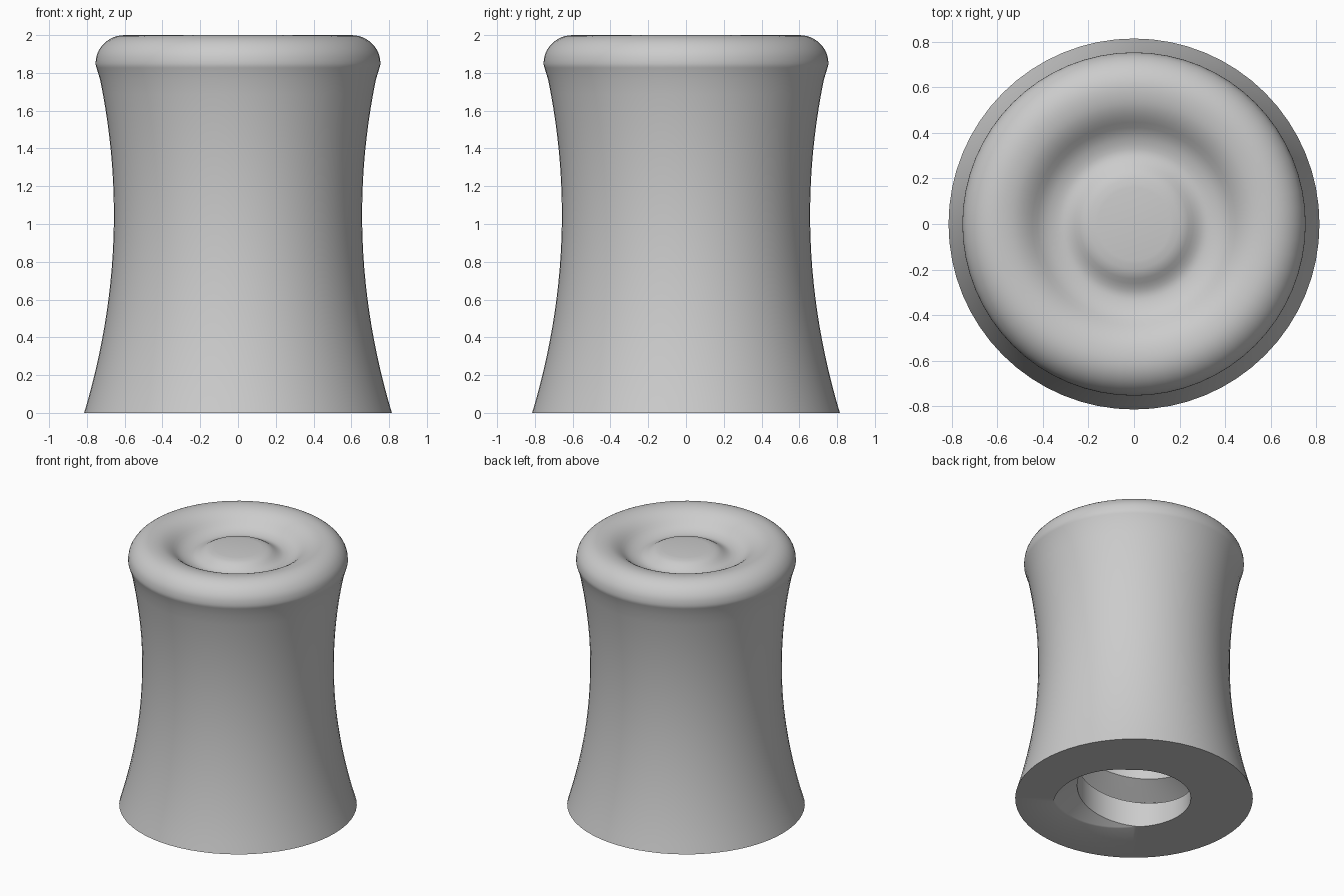
import bpy, bmesh, math

cube = bpy.data.objects.get("Cube")
if cube:
    bpy.data.objects.remove(cube, do_unlink=True)

SEGMENTS = 64
BORE, PITCH, DEPTH, TURNS = 0.39, 0.38, 0.165, 3


def bore_radius(angle, z):
    """V-shaped helical groove cut into a straight bore."""
    turn = (z / PITCH - (angle + math.pi / 4) / math.tau) % 1
    offset = min(turn, 1 - turn)
    return BORE + DEPTH * max(0, 1 - 4 * offset)


def smooth_points(points, steps):
    """Catmull-Rom curve through the points."""
    ext = [points[0]] + points + [points[-1]]
    out = []
    for a, b, c, d in zip(ext, ext[1:], ext[2:], ext[3:]):
        for s in range(steps):
            t = s / steps
            out.append(tuple(
                q + t * (r - p) / 2 + t * t * (p - 2.5 * q + 2 * r - d_ / 2)
                + t ** 3 * (1.5 * (q - r) + (d_ - p) / 2)
                for p, q, r, d_ in zip(a, b, c, d)))
    return out + [points[-1]]


bm = bmesh.new()


def ring(radius, z):
    verts = []
    for i in range(SEGMENTS):
        a = math.tau * i / SEGMENTS
        r = radius(a, z) if callable(radius) else radius
        verts.append(bm.verts.new((r * math.cos(a), r * math.sin(a), z)))
    return verts


def bridge(low, high, split=False):
    for i in range(SEGMENTS):
        k = (i + 1) % SEGMENTS
        if split:
            bm.faces.new((low[i], low[k], high[k]))
            bm.faces.new((low[i], high[k], high[i]))
        else:
            bm.faces.new((low[i], low[k], high[k], high[i]))


# Threaded bore; rows match the helix so the groove edges stay crisp
rows = [ring(bore_radius, PITCH * j / SEGMENTS) for j in range(SEGMENTS * TURNS + 1)]
for low, high in zip(rows, rows[1:]):
    bridge(low, high, split=True)
bm.faces.new(rows[-1])

# Waisted side, rounded rim, dished top with a raised centre
profile = [(0.657 + 0.143 * (z - 1.05) ** 2, z)
           for z in (1.84 * n / 24 for n in range(24))]
profile += smooth_points([
    (0.747, 1.82), (0.754, 1.85), (0.744, 1.905), (0.71, 1.955), (0.66, 1.988),
    (0.6, 2.0), (0.53, 1.99), (0.47, 1.96), (0.4, 1.905), (0.33, 1.882),
    (0.28, 1.892), (0.22, 1.928), (0.16, 1.94)], 3)
outer = [ring(r, z) for r, z in profile]
bridge(rows[0], outer[0])
for low, high in zip(outer, outer[1:]):
    bridge(low, high)
bm.faces.new(outer[-1])

bmesh.ops.recalc_face_normals(bm, faces=bm.faces)
mesh = bpy.data.meshes.new("threaded_knob")
bm.to_mesh(mesh)
bm.free()

# Plain grey finish
grey = bpy.data.materials.new("plain_grey")
grey.use_nodes = True
colour = (0.6, 0.6, 0.6, 1)
grey.diffuse_color = colour
grey.node_tree.nodes["Principled BSDF"].inputs["Base Color"].default_value = colour
mesh.materials.append(grey)

knob = bpy.data.objects.new("threaded_knob", mesh)
bpy.context.collection.objects.link(knob)
bpy.ops.object.select_all(action="DESELECT")
knob.select_set(True)
bpy.context.view_layer.objects.active = knob
bpy.ops.object.shade_smooth_by_angle(angle=math.radians(35))
